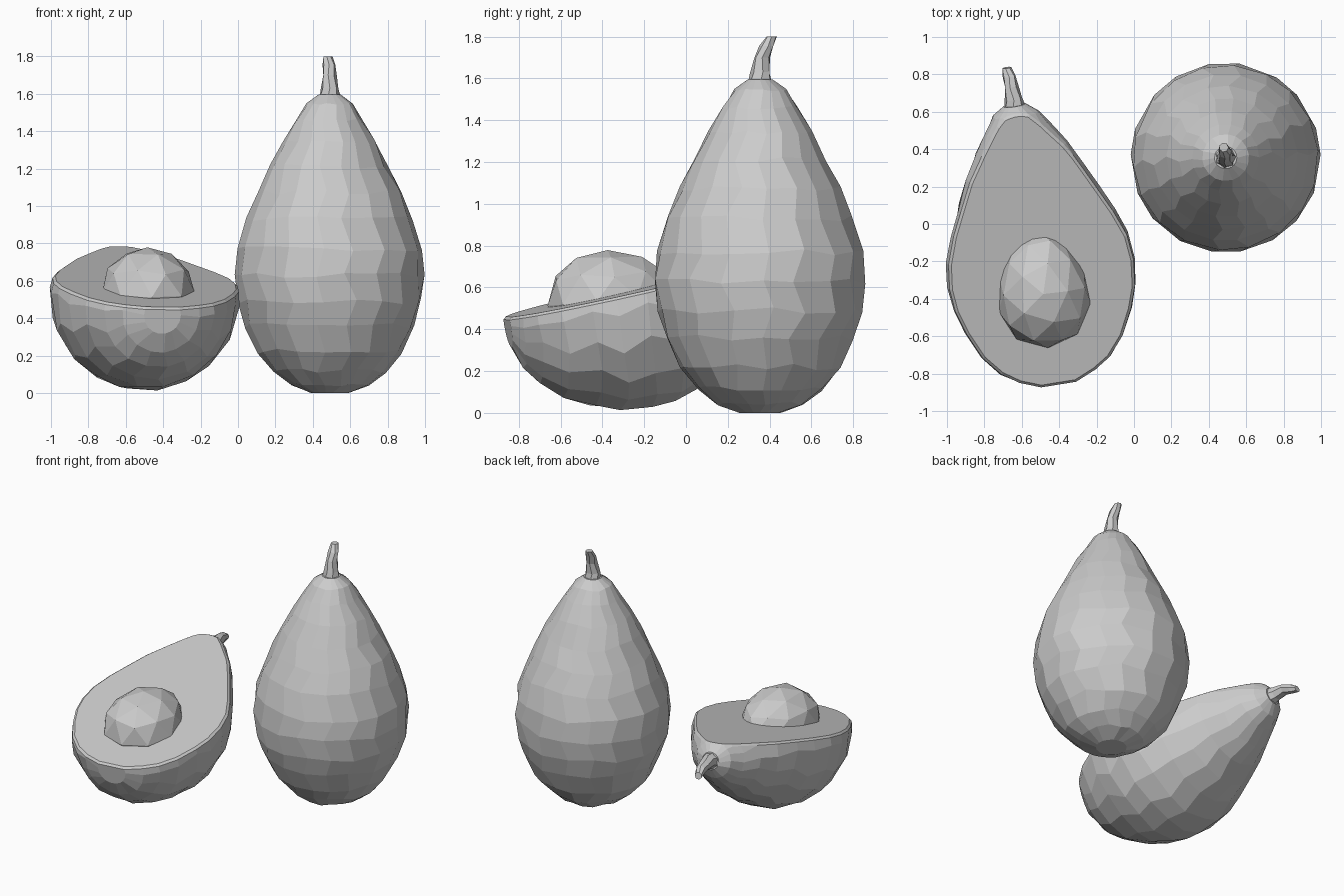
import bpy, bmesh, math, random
from mathutils import Vector, Matrix

if "Cube" in bpy.data.objects:
    bpy.data.objects.remove(bpy.data.objects["Cube"])

random.seed(4)
# radius, height of the fruit body
BODY = [(0.10, 0.0), (0.21, 0.045), (0.30, 0.115), (0.385, 0.22), (0.452, 0.36),
        (0.492, 0.49), (0.508, 0.63), (0.495, 0.77), (0.445, 0.93), (0.385, 1.07),
        (0.318, 1.21), (0.25, 1.34), (0.18, 1.46), (0.125, 1.545), (0.06, 1.595)]
# radius, centre of each stem ring
STEM = [(0.062, (0, 0, 1.57)), (0.048, (0, 0, 1.63)), (0.038, (0, 0.01, 1.70)),
        (0.035, (-0.004, 0.03, 1.755)), (0.025, (-0.01, 0.055, 1.80))]


def loft(bm, rings, sides, jitter=0.0):
    """Skin a stack of rings and cap both ends."""
    loops = []
    for i, (r, c) in enumerate(rings):
        loop = []
        for k in range(sides):
            a = (k + 0.25 * (i % 2) + random.uniform(-jitter, jitter)) * math.tau / sides
            dz = random.uniform(-jitter, jitter) * 0.12 if 0 < i < len(rings) - 1 else 0
            loop.append(bm.verts.new(Vector(c) + Vector((r * math.cos(a), r * math.sin(a), dz * min(1, r * 3)))))
        loops.append(loop)
    for a, b in zip(loops, loops[1:]):
        for k in range(sides):
            n = (k + 1) % sides
            bm.faces.new((a[k], a[n], b[n], b[k]))
    bm.faces.new(loops[0][::-1])
    bm.faces.new(loops[-1])


def finish(bm, name):
    bmesh.ops.recalc_face_normals(bm, faces=bm.faces)
    me = bpy.data.meshes.new(name)
    bm.to_mesh(me)
    bm.free()
    ob = bpy.data.objects.new(name, me)
    bpy.context.collection.objects.link(ob)
    return ob


def body(matrix):
    bm = bmesh.new()
    loft(bm, [(r, (0, 0, z)) for r, z in BODY], 18, 0.13)
    bm.transform(matrix)
    return bm


def stem(matrix, name):
    bm = bmesh.new()
    loft(bm, STEM, 7, 0.05)
    bm.transform(matrix)
    finish(bm, name)


# whole fruit, standing upright
upright = Matrix.Translation((0.49, 0.355, 0))
finish(body(upright), "whole_fruit")
stem(upright, "whole_fruit_stem")

# halved fruit: the same shape lying back, with its top sliced away
yaw = Matrix.Rotation(math.radians(9), 4, 'Z')
lying = (Matrix.Translation((-0.497, -0.265, 0.52)) @ yaw
         @ Matrix.Rotation(math.radians(-80), 4, 'X')
         @ Matrix.Diagonal((1, 1, 0.96, 1)) @ Matrix.Translation((0, 0, -0.63)))
normal = Vector((0.05, -0.22, 1)).normalized()
bm = body(lying)
cut = bmesh.ops.bisect_plane(bm, geom=bm.verts[:] + bm.edges[:] + bm.faces[:],
                             plane_co=(-0.5, -0.85, 0.452), plane_no=normal, clear_outer=True)
rim = [e for e in cut["geom_cut"] if isinstance(e, bmesh.types.BMEdge)]
flesh = bmesh.ops.contextual_create(bm, geom=rim)["faces"]
bmesh.ops.recalc_face_normals(bm, faces=bm.faces)
# flesh stands slightly proud of the skin
bmesh.ops.inset_region(bm, faces=flesh, thickness=0.015, depth=0.012)
finish(bm, "halved_fruit")
stem(lying, "halved_fruit_stem")

# egg-shaped seed sitting in the flesh
bm = bmesh.new()
bmesh.ops.create_icosphere(bm, subdivisions=2, radius=1)
for v in bm.verts:
    taper = 1 - 0.14 * v.co.y
    v.co = Vector((v.co.x * 0.25 * taper, v.co.y * 0.315, v.co.z * 0.235 * taper))
bm.transform(Matrix.Translation((-0.487, -0.35, 0.545)) @ Matrix.Rotation(math.radians(5), 4, 'Z')
             @ Matrix.Rotation(math.radians(6), 4, 'X'))
finish(bm, "seed")
